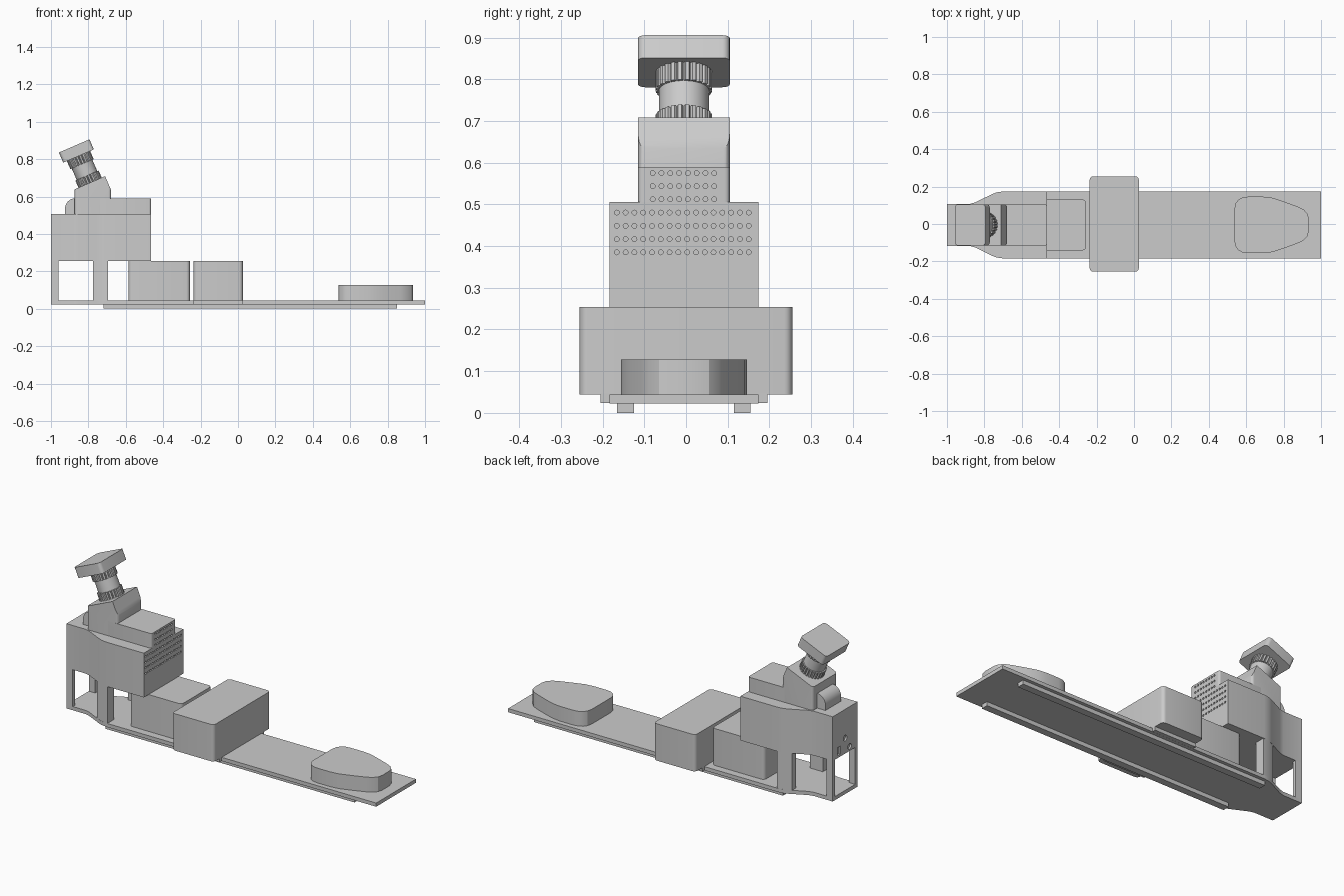
import bpy, bmesh
from math import pi, sin, cos, radians
from mathutils import Matrix, Vector

default = bpy.data.objects.get("Cube")
if default:
    bpy.data.objects.remove(default, do_unlink=True)

MID = -0.005  # shared centre line in y


def finish(name, bm):
    bmesh.ops.recalc_face_normals(bm, faces=bm.faces)
    mesh = bpy.data.meshes.new(name)
    bm.to_mesh(mesh)
    bm.free()
    obj = bpy.data.objects.new(name, mesh)
    bpy.context.collection.objects.link(obj)
    return obj


def smooth(obj):
    bpy.ops.object.select_all(action='DESELECT')
    obj.select_set(True)
    bpy.context.view_layer.objects.active = obj
    bpy.ops.object.shade_smooth_by_angle(angle=radians(25))


def prism_bm(points, z0, z1, matrix=None):
    bm = bmesh.new()
    face = bm.faces.new([bm.verts.new((x, y, z0)) for x, y in points])
    top = bmesh.ops.extrude_face_region(bm, geom=[face])["geom"]
    verts = [v for v in top if isinstance(v, bmesh.types.BMVert)]
    bmesh.ops.translate(bm, verts=verts, vec=(0, 0, z1 - z0))
    bm.transform(matrix or Matrix.Translation((0, MID, 0)))
    return bm


def prism(name, points, z0, z1, matrix=None):
    obj = finish(name, prism_bm(points, z0, z1, matrix))
    smooth(obj)
    return obj


def rect(x0, x1, half, r=0.0, steps=5):
    """Rectangle outline, optionally with rounded corners."""
    if not r:
        return [(x0, -half), (x1, -half), (x1, half), (x0, half)]
    centres = [(x1 - r, half - r), (x0 + r, half - r),
               (x0 + r, r - half), (x1 - r, r - half)]
    return [(cx + r * cos(a), cy + r * sin(a))
            for q, (cx, cy) in enumerate(centres)
            for a in [(q + i / steps) * pi / 2 for i in range(steps + 1)]]


def mirrored(half):
    return half + [(x, -y) for x, y in reversed(half)]


def pit(bm, x, y, z, r, segments=12):
    place = Matrix.Translation((x, y, z)) @ Matrix.Rotation(pi / 2, 4, 'Y')
    bmesh.ops.create_cone(bm, cap_ends=True, segments=segments, radius1=r,
                          radius2=r, depth=0.02, matrix=place)


def cut(obj, bm):
    cutter = finish("cutter", bm)
    cutter.hide_render = True
    mod = obj.modifiers.new("holes", 'BOOLEAN')
    mod.operation, mod.solver, mod.object = 'DIFFERENCE', 'EXACT', cutter
    bpy.context.view_layer.objects.active = obj
    bpy.ops.object.modifier_apply(modifier=mod.name)
    bpy.data.objects.remove(cutter, do_unlink=True)
    smooth(obj)


# Base plate with tapered tail, runners and side bracket
taper = [(-1, 0.112), (-0.88, 0.112), (-0.85, 0.12), (-0.76, 0.164),
         (-0.735, 0.174), (-0.7, 0.179)]
prism("base_plate", mirrored(taper + [(1, 0.179)]), 0.023, 0.044)
for side, label in ((1, "left"), (-1, "right")):
    shift = Matrix.Translation((0, MID + side * 0.14, 0))
    prism(f"runner_{label}", rect(-0.72, 0.85, 0.02), 0, 0.023, shift)
prism("bracket", rect(-0.237, 0.026, 0.2), 0.0235, 0.046)

# Boxes on the plate
prism("stage_box", rect(-0.237, 0.026, 0.255, 0.02), 0.044, 0.254,
      Matrix.Identity(4))
prism("inner_box", rect(-0.585, -0.257, 0.136, 0.02), 0.044, 0.254)

# Rounded pod at the far end
pod = [(0.537, 0.085), (0.543, 0.115), (0.557, 0.134), (0.58, 0.147),
       (0.61, 0.151), (0.69, 0.151), (0.74, 0.145), (0.79, 0.129),
       (0.87, 0.1), (0.905, 0.084), (0.928, 0.06), (0.935, 0.03)]
prism("pod", mirrored(pod), 0.044, 0.128)

# Tower body with its vent and ports
body = prism("tower_body", mirrored(taper + [(-0.465, 0.179)]), 0.254, 0.506)
holes = bmesh.new()
for row in range(4):
    for col in range(16):
        pit(holes, -0.465, -0.166 + col * 0.0211, 0.385 + row * 0.0318, 0.0058)
pit(holes, -1, MID, 0.342, 0.016, 16)
pit(holes, -1, -0.045, 0.28, 0.016, 16)
slot = Matrix.Translation((-1, 0.05, 0.29)) @ Matrix.Diagonal((0.02, 0.03, 0.045, 1))
bmesh.ops.create_cube(holes, size=1, matrix=slot)
cut(body, holes)

# Legs under the tower
for side, label in ((1, "left"), (-1, "right")):
    rear = [(-1, 0.09), (-0.96, 0.09), (-0.96, 0.112), (-1, 0.112)]
    middle = [(-0.775, 0.12), (-0.695, 0.12), (-0.695, 0.179),
              (-0.735, 0.174), (-0.775, 0.157)]
    for part, points in (("rear_leg", rear), ("middle_leg", middle)):
        prism(f"{part}_{label}", [(x, y * side) for x, y in points], 0.044, 0.254)

# Upper block with vent
upper = prism("upper_block", rect(-0.75, -0.465, 0.11, 0.012), 0.5, 0.59)
holes = bmesh.new()
for row in range(3):
    for col in range(8):
        pit(holes, -0.465, -0.08 + col * 0.0211, 0.5125 + row * 0.0313, 0.0058)
cut(upper, holes)

# Slanted eyepiece mount: rounded block trimmed by two tilted planes
TILT = radians(-23.4)
frame = Matrix.Translation((-0.791, MID, 0.674)) @ Matrix.Rotation(TILT, 4, 'Y')
axis = frame.to_3x3() @ Vector((0, 0, 1))
across = frame.to_3x3() @ Vector((1, 0, 0))
bm = prism_bm(rect(-0.873, -0.679, 0.11, 0.015), 0.5, 0.8)
for point, normal in ((frame.translation, axis),
                      (frame.translation + across * 0.0875, across)):
    geom = bm.verts[:] + bm.edges[:] + bm.faces[:]
    result = bmesh.ops.bisect_plane(bm, geom=geom, plane_co=point,
                                    plane_no=normal, clear_outer=True)
    edges = [e for e in result["geom_cut"] if isinstance(e, bmesh.types.BMEdge)]
    bmesh.ops.holes_fill(bm, edges=edges)
smooth(finish("eyepiece_mount", bm))

# Rounded hump behind the mount
arc = [(-0.87 - 0.055 * cos(a), 0.535 + 0.055 * sin(a))
       for a in [i * pi / 16 for i in range(9)]]
upright = Matrix.Translation((0, MID, 0)) @ Matrix.Rotation(pi / 2, 4, 'X')
prism("rear_hump", [(-0.925, 0.5)] + arc + [(-0.85, 0.59), (-0.85, 0.5)],
      -0.07, 0.07, upright)

# Tube with two ribbed collars
tube = [(0.06 * cos(i * pi / 24), 0.06 * sin(i * pi / 24)) for i in range(48)]
prism("tube", tube, -0.005, 0.16, frame)
TEETH = 24
ribs = []
for i in range(TEETH):
    for offset, r in ((0, 0.061), (0.2, 0.068), (0.7, 0.068), (0.9, 0.061)):
        a = 2 * pi * (i + offset) / TEETH
        ribs.append((r * cos(a), r * sin(a)))
prism("lower_collar", ribs, -0.002, 0.042, frame)
prism("upper_collar", ribs, 0.108, 0.157, frame)

# Eyepiece head
prism("eyepiece_head", rect(-0.089, 0.089, 0.11, 0.018), 0.155, 0.214, frame)
